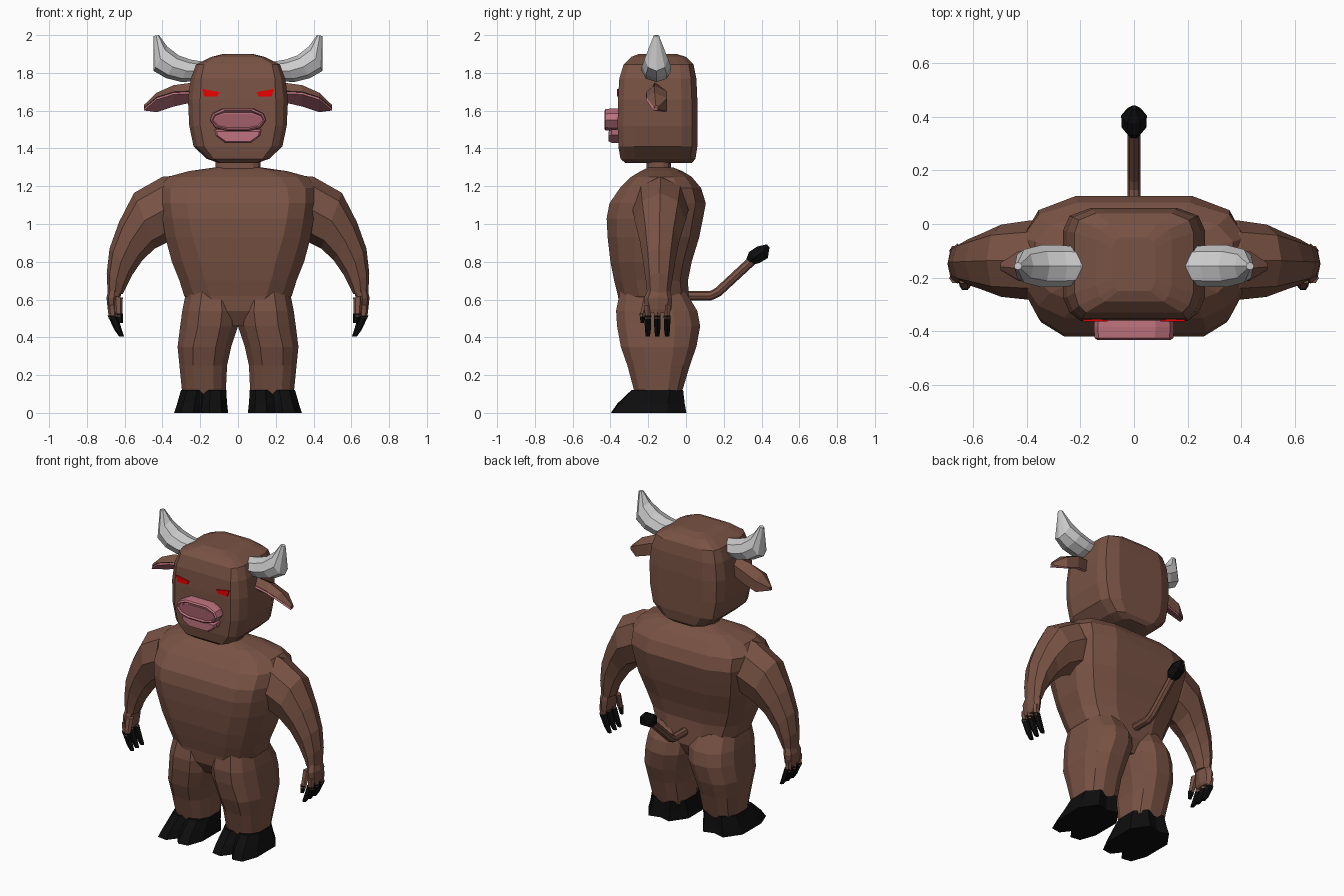
import bpy, bmesh, math
from mathutils import Vector


def material(name, rgb):
    m = bpy.data.materials.new(name)
    m.diffuse_color = (*rgb, 1)
    return m


BROWN = material("brown_hide", (0.19, 0.085, 0.058))
BLACK = material("black_hoof", (0.004, 0.004, 0.004))
PINK = material("pink_skin", (0.52, 0.17, 0.21))
ROSE = material("dark_pink", (0.36, 0.11, 0.14))
RED = material("red_eye", (0.85, 0.0, 0.0))


def loft(name, rings, mat=None, side=1):
    """Skin a list of equal-length point rings and cap both ends."""
    bm = bmesh.new()
    vs = [[bm.verts.new((side * p[0], p[1], p[2])) for p in r] for r in rings]
    n = len(rings[0])
    for a, b in zip(vs, vs[1:]):
        for i in range(n):
            j = (i + 1) % n
            bm.faces.new((a[i], a[j], b[j], b[i]))
    bm.faces.new(vs[0])
    bm.faces.new(vs[-1])
    bmesh.ops.recalc_face_normals(bm, faces=bm.faces)
    me = bpy.data.meshes.new(name)
    bm.to_mesh(me)
    bm.free()
    ob = bpy.data.objects.new(name, me)
    bpy.context.collection.objects.link(ob)
    if mat:
        me.materials.append(mat)
    return ob


def trunk(name, rows, mat=BROWN, side=1, k=0.3):
    """Upright body of soft box sections; rows: z, centre x, half width, flat half width, y front, y back."""
    rings = []
    for z, cx, w, f, yf, yb in rows:
        d = yb - yf
        half = [(f, yf), (f + 0.62 * (w - f), yf + 0.35 * k * d), (w, yf + k * d), (w, yb - k * d),
                (f + 0.62 * (w - f), yb - 0.35 * k * d), (f * 0.8, yb)]
        pts = half + [(-x, y) for x, y in reversed(half)]
        rings.append([(cx + x, y, z) for x, y in pts])
    return loft(name, rings, mat, side)


def tube(name, rows, mat=None, side=1, n=8):
    """Limb from rows of (outer x, outer z, inner x, inner z, centre y, half depth)."""
    rings = []
    for ox, oz, ix, iz, cy, h in rows:
        c, u = Vector(((ox + ix) / 2, cy, (oz + iz) / 2)), Vector(((ox - ix) / 2, 0, (oz - iz) / 2))
        rings.append([c + u * math.cos(2 * math.pi * i / n) + Vector((0, h, 0)) * math.sin(2 * math.pi * i / n)
                      for i in range(n)])
    return loft(name, rings, mat, side)


def stalk(name, rows, mat, n=8):
    """Tube in the x = 0 plane; rows: y, z, radius, tilt of section."""
    return loft(name, [[(r * math.cos(2 * math.pi * i / n),
                         y - r * math.sin(2 * math.pi * i / n) * math.sin(t),
                         z + r * math.sin(2 * math.pi * i / n) * math.cos(t)) for i in range(n)]
                       for y, z, r, t in rows], mat)


def plate(name, outline, layers, mat, cx=0, cz=0, side=1):
    """Outline in x/z stacked along y; layers: y, scale x, scale z."""
    return loft(name, [[(cx + x * sx, y, cz + z * sz) for x, z in outline] for y, sx, sz in layers], mat, side)


# Torso, neck and head
trunk("torso", [
    (0.46, 0, 0.07, 0.04, -0.30, -0.02), (0.54, 0, 0.22, 0.10, -0.35, 0.02), (0.62, 0, 0.285, 0.15, -0.36, 0.015),
    (0.70, 0, 0.31, 0.175, -0.38, 0.01), (0.80, 0, 0.35, 0.20, -0.40, 0.03), (0.93, 0, 0.385, 0.24, -0.415, 0.07),
    (1.03, 0, 0.40, 0.26, -0.42, 0.09), (1.11, 0, 0.41, 0.27, -0.405, 0.105), (1.19, 0, 0.415, 0.26, -0.35, 0.08),
    (1.25, 0, 0.37, 0.22, -0.29, 0.03), (1.28, 0, 0.26, 0.16, -0.24, -0.02), (1.30, 0, 0.12, 0.09, -0.20, -0.07)])
trunk("neck", [(1.26, 0, 0.12, 0.08, -0.21, -0.08), (1.37, 0, 0.12, 0.08, -0.21, -0.08)])
trunk("head", [
    (1.322, 0, 0.10, 0.08, -0.32, 0.03), (1.345, 0, 0.165, 0.13, -0.347, 0.05), (1.41, 0, 0.235, 0.18, -0.358, 0.06),
    (1.52, 0, 0.258, 0.20, -0.362, 0.06), (1.66, 0, 0.265, 0.20, -0.36, 0.06), (1.77, 0, 0.25, 0.195, -0.353, 0.055),
    (1.845, 0, 0.222, 0.18, -0.33, 0.04), (1.885, 0, 0.14, 0.11, -0.29, 0.0), (1.90, 0, 0.08, 0.06, -0.25, -0.05)],
    k=0.2)

# Muzzle: upper lip with sunken mouth, and lower lip
upper = [(-0.15, 0.0), (-0.135, 0.035), (-0.08, 0.062), (0.08, 0.062), (0.135, 0.035), (0.15, 0.0),
         (0.12, -0.042), (0.06, -0.058), (-0.06, -0.058), (-0.12, -0.042)]
plate("upper_lip", upper, [(-0.34, 0.97, 0.97), (-0.385, 1, 1), (-0.425, 0.98, 0.95), (-0.432, 0.92, 0.8),
                           (-0.418, 0.88, 0.66)], PINK, cz=1.55)
plate("mouth", upper, [(-0.35, 0.86, 0.6), (-0.421, 0.86, 0.62)], ROSE, cz=1.545)
lower = [(-0.125, 0.04), (-0.12, 0.01), (-0.07, -0.03), (0.07, -0.03), (0.12, 0.01), (0.125, 0.04)]
plate("lower_lip", lower, [(-0.34, 1, 1), (-0.395, 1, 1), (-0.41, 0.9, 0.75)], PINK, cz=1.46)

# Tail and tuft
stalk("tail", [(0.0, 0.62, 0.025, 0), (0.13, 0.62, 0.025, 0.15), (0.17, 0.64, 0.025, 0.6),
               (0.37, 0.825, 0.025, 0.75)], BROWN)
stalk("tail_tuft", [(0.335, 0.80, 0.025, 0.75), (0.36, 0.822, 0.046, 0.75), (0.405, 0.85, 0.048, 0.75),
                    (0.435, 0.885, 0.012, 0.75)], BLACK, 6)

for side, tag in ((1, "right"), (-1, "left")):
    # Eye
    plate("eye_" + tag, [(0.19, 1.715), (0.178, 1.675), (0.11, 1.675), (0.098, 1.698)],
          [(-0.33, 1, 1), (-0.364, 1, 1)], RED, side=side)

    # Horn
    tube("horn_" + tag, [
        (0.22, 1.755, 0.19, 1.86, -0.157, 0.072), (0.30, 1.752, 0.25, 1.87, -0.157, 0.078),
        (0.38, 1.772, 0.315, 1.893, -0.157, 0.078), (0.447, 1.81, 0.375, 1.94, -0.157, 0.062),
        (0.448, 1.995, 0.418, 2.0, -0.157, 0.014)], side=side)

    # Ear: brown shell on top, pink lining facing forward and down
    ear = [(0.23, 1.75, 1.705, 1.65, -0.19, -0.13), (0.34, 1.735, 1.70, 1.625, -0.21, -0.10),
           (0.43, 1.695, 1.672, 1.595, -0.21, -0.10), (0.498, 1.63, 1.615, 1.605, -0.17, -0.145)]
    loft("ear_" + tag, [[(x, yf, zf), (x, yf + 0.4 * (yb - yf), zt), (x, yb, zt - 0.3 * (zt - zb)), (x, yb, zb)]
                        for x, zt, zf, zb, yf, yb in ear], BROWN, side)
    loft("ear_lining_" + tag, [[(x, yf + 0.003, zf - 0.004), (x, yb - 0.003, zb + 0.004),
                                (x, yb - 0.011, zb - 0.003), (x, yf - 0.003, zf - 0.014)]
                               for x, zt, zf, zb, yf, yb in ear], PINK, side)

    # Arm and palm
    tube("arm_" + tag, [
        (0.28, 1.26, 0.28, 0.93, -0.14, 0.15), (0.40, 1.25, 0.38, 0.90, -0.135, 0.148),
        (0.55, 1.165, 0.44, 0.87, -0.137, 0.135), (0.63, 1.01, 0.505, 0.81, -0.14, 0.105),
        (0.68, 0.87, 0.56, 0.73, -0.142, 0.085), (0.695, 0.74, 0.595, 0.66, -0.143, 0.07),
        (0.69, 0.63, 0.61, 0.63, -0.145, 0.06)], BROWN, side)
    tube("hand_" + tag, [
        (0.685, 0.66, 0.618, 0.66, -0.145, 0.055), (0.696, 0.61, 0.622, 0.60, -0.148, 0.075),
        (0.69, 0.55, 0.63, 0.545, -0.148, 0.07), (0.685, 0.53, 0.64, 0.53, -0.148, 0.06)], BROWN, side)

    # Fingers and claws
    for i, y in enumerate((-0.202, -0.152, -0.1)):
        tube(f"finger_{i}_{tag}", [(0.69, 0.57, 0.645, 0.57, y, 0.02), (0.685, 0.50, 0.642, 0.50, y, 0.018)],
             BROWN, side, 6)
        tube(f"claw_{i}_{tag}", [(0.69, 0.515, 0.638, 0.515, y, 0.021), (0.655, 0.44, 0.615, 0.44, y, 0.018),
                                 (0.63, 0.405, 0.603, 0.405, y, 0.013)], BLACK, side, 6)
    tube("thumb_" + tag, [(0.66, 0.62, 0.61, 0.61, -0.20, 0.025), (0.65, 0.51, 0.612, 0.51, -0.232, 0.016)],
         BROWN, side, 6)
    tube("thumb_claw_" + tag, [(0.652, 0.525, 0.61, 0.525, -0.23, 0.018), (0.635, 0.475, 0.61, 0.475, -0.232, 0.01)],
         BLACK, side, 6)

    # Leg
    trunk("leg_" + tag, [
        (0.64, 0.14, 0.135, 0.05, -0.35, 0.0), (0.54, 0.145, 0.15, 0.06, -0.37, 0.06),
        (0.46, 0.153, 0.153, 0.06, -0.365, 0.075), (0.35, 0.178, 0.142, 0.06, -0.345, 0.055),
        (0.25, 0.184, 0.126, 0.055, -0.31, 0.02), (0.10, 0.18, 0.115, 0.05, -0.27, -0.025)],
        side=side)

    # Cloven hoof with a notch at the front
    hoof = [(-0.5, 1), (0.0, 0.9), (0.5, 1), (1, 0.5), (1, -0.45), (0.75, -0.95), (0.3, -1), (0, -0.72),
            (-0.3, -1), (-0.75, -0.95), (-1, -0.45), (-1, 0.5)]
    loft("hoof_" + tag, [[(cx + x * w, cy + y * h, z) for x, y in hoof] for z, cx, w, cy, h in (
        (0, 0.195, 0.143, -0.198, 0.2), (0.05, 0.19, 0.132, -0.185, 0.178), (0.12, 0.182, 0.12, -0.152, 0.137))],
        BLACK, side)
